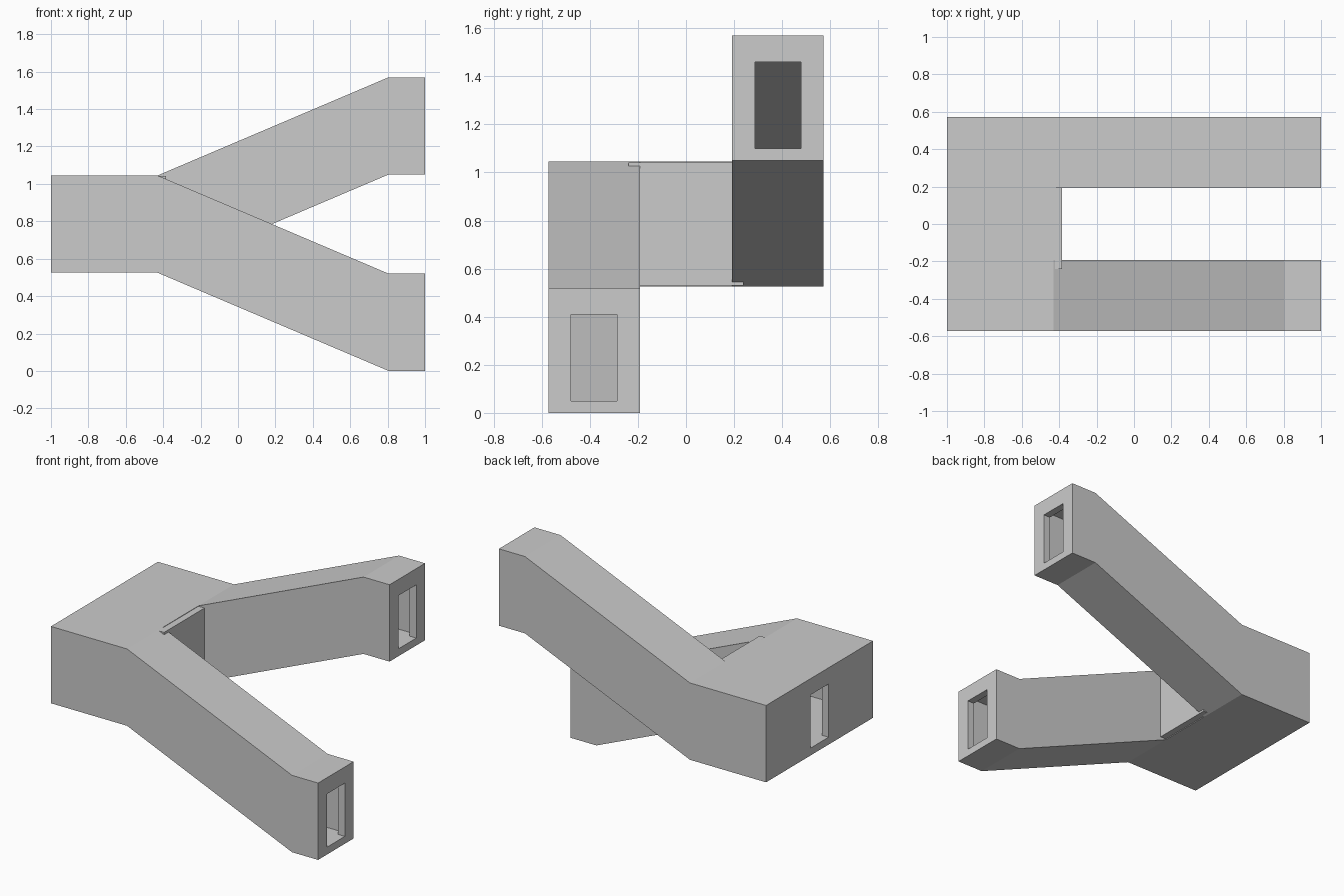
import bpy, bmesh

if "Cube" in bpy.data.objects:
    bpy.data.objects.remove(bpy.data.objects["Cube"])

W = 0.05            # wall thickness
XB, XS = -0.43, 0.805   # where the slope begins and ends
Z0, Z1 = 0.525, 1.045   # hall floor and roof


def prism(name, profile, y0, y1):
    """Extrude an x-z outline along y."""
    bm = bmesh.new()
    face = bm.faces.new([bm.verts.new((x, y0, z)) for x, z in profile])
    ext = bmesh.ops.extrude_face_region(bm, geom=[face])
    verts = [g for g in ext["geom"] if isinstance(g, bmesh.types.BMVert)]
    bmesh.ops.translate(bm, verts=verts, vec=(0, y1 - y0, 0))
    bmesh.ops.recalc_face_normals(bm, faces=bm.faces)
    mesh = bpy.data.meshes.new(name)
    bm.to_mesh(mesh)
    bm.free()
    obj = bpy.data.objects.new(name, mesh)
    bpy.context.collection.objects.link(obj)
    return obj


def box(name, x0, x1, y0, y1, z0, z1):
    return prism(name, [(x0, z0), (x1, z0), (x1, z1), (x0, z1)], y0, y1)


def cut(obj, *cutters):
    bpy.context.view_layer.objects.active = obj
    for c in cutters:
        c.hide_render = True
        m = obj.modifiers.new("cut", "BOOLEAN")
        m.operation, m.solver, m.object = "DIFFERENCE", "EXACT", c
        bpy.ops.object.modifier_apply(modifier=m.name)
        bpy.data.objects.remove(c)


# Wide hall, hollow, open toward the arms, with a doorway in its end wall
hall = box("hall", -1, XB, -0.572, 0.572, Z0, Z1)
cut(hall,
    box("hall_cavity", -1 + W, XB + 0.1, -0.52, 0.52, Z0 + W, Z1 - W),
    box("hall_door", -1.1, -0.9, -0.096, 0.096, Z0 + W, Z0 + 0.41))

# Cross wall closing the hall between the arms
box("cross_wall", XB, -0.385, -0.24, 0.24, Z0 + 0.005, Z1 - 0.003)


# Sloping hollow arms, one down at the front and one up at the back
def arm(name, y0, y1, rise):
    b0, b1 = Z0 + rise, Z1 + rise
    obj = prism(name, [(XB, Z0), (XS, b0), (1, b0), (1, b1), (XS, b1), (XB, Z1)], y0, y1)
    f, c = Z0 + W, Z1 - W
    cavity = prism(name + "_cavity",
                   [(XB - 0.05, f), (XB, f), (XS, f + rise), (1 - W, f + rise),
                    (1 - W, c + rise), (XS, c + rise), (XB, c), (XB - 0.05, c)],
                   y0 + W, y1 - W)
    mid = (y0 + y1) / 2
    door = box(name + "_door", 0.9, 1.1, mid - 0.096, mid + 0.096, b0 + W, b0 + 0.41)
    cut(obj, cavity, door)


arm("lower_arm", -0.572, -0.192, -Z0)
arm("upper_arm", 0.192, 0.572, Z0)
